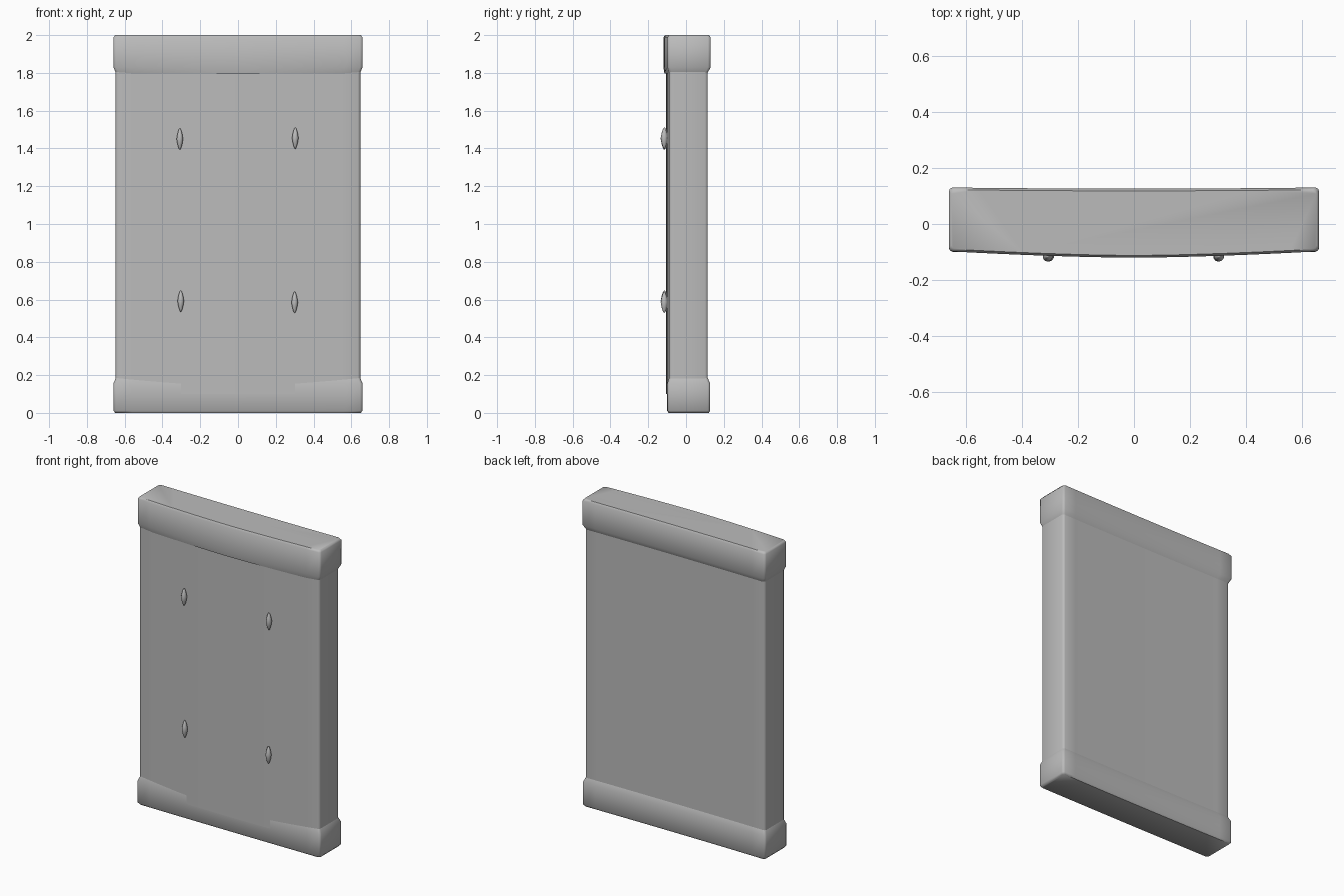
import bpy, bmesh, math

cube = bpy.data.objects.get("Cube")
if cube:
    bpy.data.objects.remove(cube, do_unlink=True)

grey = bpy.data.materials.new("stone grey")
grey.use_nodes = True
colour = (0.5, 0.5, 0.5, 1)
grey.diffuse_color = colour
grey.node_tree.nodes["Principled BSDF"].inputs["Base Color"].default_value = colour


def finish(name, bm, angle):
    bmesh.ops.recalc_face_normals(bm, faces=bm.faces)
    mesh = bpy.data.meshes.new(name)
    bm.to_mesh(mesh)
    bm.free()
    mesh.materials.append(grey)
    obj = bpy.data.objects.new(name, mesh)
    bpy.context.collection.objects.link(obj)
    bpy.ops.object.select_all(action='DESELECT')
    obj.select_set(True)
    bpy.context.view_layer.objects.active = obj
    bpy.ops.object.shade_smooth_by_angle(angle=math.radians(angle))
    return obj


def outline(half, front, back, bow, steps=16, r=0.014):
    """Plan section: bowed front, rounded corners, slightly hollow back."""
    pts = []
    for i in range(steps + 1):
        t = 2 * i / steps - 1
        pts.append((t * (half - r), front - bow * (1 - abs(t) ** 1.6)))
    pts += [(half - r * 0.3, front + r * 0.3), (half, front + r),
            (half, back - r), (half - r * 0.3, back - r * 0.3)]
    for i in range(steps + 1):
        t = 1 - 2 * i / steps
        pts.append((t * (half - r), back - 0.004 * (1 - t * t)))
    pts += [(-half + r * 0.3, back - r * 0.3), (-half, back - r),
            (-half, front + r), (-half + r * 0.3, front + r * 0.3)]
    return pts


def loft(name, sections):
    bm = bmesh.new()
    rings = [[bm.verts.new((x, y, z)) for x, y in outline(*s)] for z, *s in sections]
    n = len(rings[0])
    for low, high in zip(rings, rings[1:]):
        for i in range(n):
            j = (i + 1) % n
            bm.faces.new((low[i], low[j], high[j], high[i]))
    bm.faces.new(rings[0][::-1])
    bm.faces.new(rings[-1])
    return finish(name, bm, 50)


# Sections: height, half width, front, back, front bow
loft("slab_panel", [(0.1, 0.648, -0.09, 0.115, 0.015),
                    (1.9, 0.648, -0.09, 0.115, 0.015)])
loft("bottom_band", [(0.0, 0.65, -0.09, 0.12, 0.002),
                     (0.012, 0.66, -0.099, 0.128, 0.002),
                     (0.155, 0.66, -0.099, 0.128, 0.002),
                     (0.19, 0.645, -0.088, 0.113, 0.002)])
loft("top_band", [(1.797, 0.645, -0.088, 0.113, 0.026),
                  (1.83, 0.66, -0.098, 0.13, 0.022),
                  (1.988, 0.66, -0.098, 0.13, 0.022),
                  (2.0, 0.65, -0.09, 0.122, 0.022)])

# Pointed pegs on the front face
for label, x, z in (("upper_right", -0.308, 1.45), ("upper_left", 0.303, 1.455),
                    ("lower_right", -0.303, 0.592), ("lower_left", 0.3, 0.585)):
    bm = bmesh.new()
    bmesh.ops.create_uvsphere(bm, u_segments=10, v_segments=8, radius=1)
    for v in bm.verts:
        taper = 1 - 0.35 * abs(v.co.z)
        v.co.x *= 0.018 * taper
        v.co.y *= 0.019 * taper
        v.co.z *= 0.057
    peg = finish("peg_" + label, bm, 60)
    peg.location = (x, -0.115, z)
